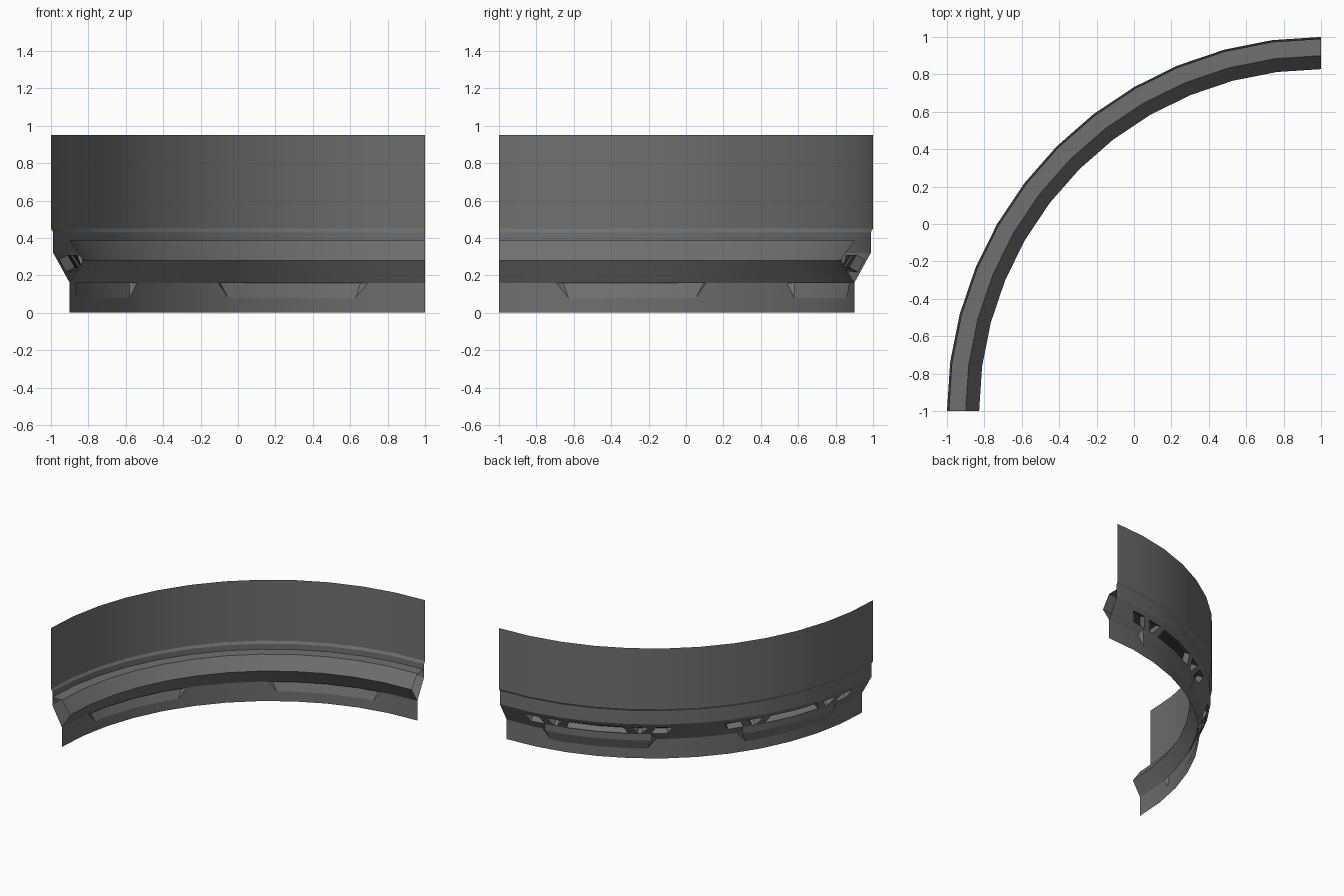
import bpy, bmesh, math
from mathutils import Vector

if "Cube" in bpy.data.objects:
    bpy.data.objects.remove(bpy.data.objects["Cube"])

STEP = 7.5                       # facet angle: 12 facets per quarter turn
CX, CY = 1.0, -1.0               # centre of the arc


def P(a, r, z):
    """Point on the faceted arc: angle a (deg), radius r, height z."""
    local = math.radians(a % STEP - STEP / 2)
    r = r * math.cos(math.radians(STEP / 2)) / math.cos(local)
    t = math.radians(a)
    return Vector((CX - r * math.sin(t), CY + r * math.cos(t), z))


def material(name, v):
    m = bpy.data.materials.new(name)
    m.diffuse_color = (v, v, v, 1)
    m.use_nodes = True
    m.node_tree.nodes["Principled BSDF"].inputs["Base Color"].default_value = m.diffuse_color
    return m


GREY = material("panel grey", 0.16)
DARK = material("vent dark", 0.03)


def strip(bm, lo, hi, a0, a1, b0=None, b1=None, mat=0):
    """Curved strip; lower edge a0..a1 at lo=(r,z), upper edge b0..b1 at hi."""
    b0 = a0 if b0 is None else b0
    b1 = a1 if b1 is None else b1
    # break both edges at the facet corners between them
    mids = [k * STEP for k in range(13)
            if max(a0, b0) + .01 < k * STEP < min(a1, b1) - .01]
    A, B = [a0] + mids + [a1], [b0] + mids + [b1]
    for i in range(len(A) - 1):
        vs = [bm.verts.new(P(A[i], *lo)), bm.verts.new(P(A[i + 1], *lo)),
              bm.verts.new(P(B[i + 1], *hi)), bm.verts.new(P(B[i], *hi))]
        bm.faces.new(vs[::-1]).material_index = mat


def finish(bm, name):
    bmesh.ops.remove_doubles(bm, verts=bm.verts, dist=0.0004)
    bmesh.ops.dissolve_degenerate(bm, edges=bm.edges, dist=0.0004)
    me = bpy.data.meshes.new(name)
    bm.to_mesh(me)
    bm.free()
    me.materials.append(GREY)
    me.materials.append(DARK)
    ob = bpy.data.objects.new(name, me)
    bpy.context.collection.objects.link(ob)
    bpy.context.view_layer.objects.active = ob
    ob.select_set(True)
    bpy.ops.object.shade_smooth_by_angle(angle=math.radians(15))
    ob.select_set(False)


def sweep(name, profile):
    bm = bmesh.new()
    for lo, hi in zip(profile, profile[1:]):
        strip(bm, lo, hi, 0, 90)
    finish(bm, name)


# upper wall with small step, and the inner ridge
sweep("upper_wall", [(1.988, .32), (1.988, .43), (2.0, .45), (2.0, .95)])
sweep("inner_ridge", [(1.9, .16), (1.828, .28), (1.9, .385), (1.988, .385)])


def slant(z):
    """Radius of the sloped outer underside at height z."""
    return 1.9 + (z - .16) * .088 / .16, z


GROUPS = (22.5, 67.5)
Z0, Z1 = .218, .285              # vent heights
# vents of half a group: (bottom start, bottom end, top start, top end)
HALF = [(9.2, 10.0, 7.7, 11.5), (12.0, 15.7, 13.2, 16.8)]
VENTS = []
for c in GROUPS:
    left = [(c - b, c - a, c - e, c - d) for a, b, d, e in HALF[::-1]]
    mid = [(c - 7.0, c + 7.0, c - 6.0, c + 6.0)]
    right = [(c + a, c + b, c + d, c + e) for a, b, d, e in HALF]
    VENTS += left + mid + right

# sloped underside pierced by vents
bm = bmesh.new()
strip(bm, slant(.16), slant(Z0), 0, 90)
strip(bm, slant(Z1), slant(.32), 0, 90)
a, b = 0, 0
for b0, b1, t0, t1 in VENTS:
    strip(bm, slant(Z0), slant(Z1), a, b0, b, t0)
    a, b = b1, t1
strip(bm, slant(Z0), slant(Z1), a, 90, b, 90)
finish(bm, "sloped_underside")

# recessed vent pockets
bm = bmesh.new()
lo, hi = slant(Z0), slant(Z1)
push = lambda p: (p[0] - .045, p[1] + .025)
for b0, b1, t0, t1 in VENTS:
    strip(bm, push(lo), push(hi), b0, b1, t0, t1, 1)
    strip(bm, lo, push(lo), b0, b1)
    strip(bm, push(hi), hi, t0, t1)
    for u, v in ((b0, t0), (b1, t1)):
        bm.faces.new([bm.verts.new(q) for q in (
            P(u, *lo), P(v, *hi), P(v, *push(hi)), P(u, *push(lo)))])
finish(bm, "vent_pockets")

# lower skirt with two notches
bm = bmesh.new()
strip(bm, (1.9, 0), (1.9, .08), 0, 90)
a, b = 0, 0
for c in GROUPS:
    strip(bm, (1.9, .08), (1.9, .16), a, c - 11.2, b, c - 13.2)
    a, b = c + 11.2, c + 13.2
strip(bm, (1.9, .08), (1.9, .16), a, 90, b, 90)
finish(bm, "lower_skirt")

# outward wedges that cover the notches
bm = bmesh.new()
for c in GROUPS:
    strip(bm, (1.9, .08), (1.928, .16), c - 11.2, c + 11.2, c - 12.2, c + 12.2)
    strip(bm, (1.928, .16), slant(.212), c - 12.2, c + 12.2)
    for s in (-1, 1):
        quad = [P(c + s * 11.2, 1.9, .08), P(c + s * 13.2, 1.9, .16),
                P(c + s * 12.2, *slant(.212)), P(c + s * 12.2, 1.928, .16)]
        bm.faces.new([bm.verts.new(q) for q in quad])
finish(bm, "skirt_wedges")
